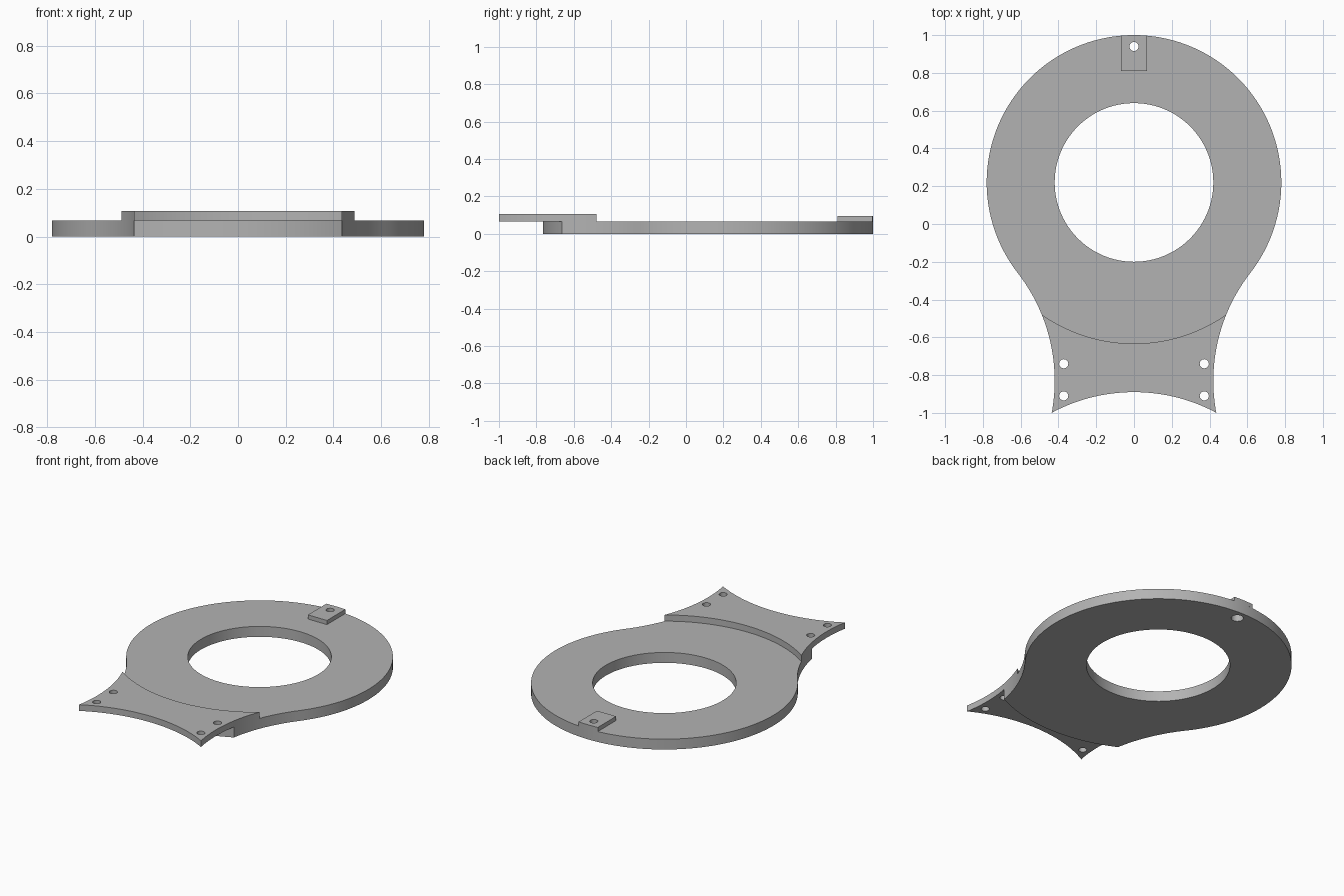
import bpy
import bmesh
from math import acos, asin, atan2, cos, hypot, pi, sin

if "Cube" in bpy.data.objects:
    bpy.data.objects.remove(bpy.data.objects["Cube"], do_unlink=True)

# Main dimensions
RING_Y, RING_R, BORE_R = 0.22, 0.78, 0.42
FILLET_X, FILLET_Y, FILLET_R = 1.35, -0.83, 0.93
BASE_TOP, PLATE_TOP, TAB_TOP = 0.067, 0.107, 0.094
STEP_R, NECK_R = 0.853, 0.985
HOLE_R = 0.024

grey = bpy.data.materials.new("plain grey")
grey.use_nodes = True
grey.diffuse_color = (0.45, 0.45, 0.45, 1)
grey.node_tree.nodes["Principled BSDF"].inputs["Base Color"].default_value = grey.diffuse_color


def arc(cx, cy, r, start, end, n):
    steps = [start + (end - start) * i / n for i in range(n + 1)]
    return [(cx + r * cos(a), cy + r * sin(a)) for a in steps]


def circle(cx, cy, r, n=32):
    return arc(cx, cy, r, 0, 2 * pi, n)[:-1]


def mirrored(half):
    """Close a right-hand outline with its mirror image across x = 0."""
    points = half + [(-x, y) for x, y in reversed(half)]
    clean = []
    for p in points:
        if not clean or hypot(p[0] - clean[-1][0], p[1] - clean[-1][1]) > 1e-5:
            clean.append(p)
    if hypot(clean[0][0] - clean[-1][0], clean[0][1] - clean[-1][1]) < 1e-5:
        clean.pop()
    return clean


def slab(name, loops, bottom, top):
    """Extrude an outline with holes into a solid part."""
    curve = bpy.data.curves.new(name + " profile", "CURVE")
    curve.dimensions = "2D"
    curve.fill_mode = "BOTH"
    curve.extrude = (top - bottom) / 2
    for loop in loops:
        spline = curve.splines.new("POLY")
        spline.points.add(len(loop) - 1)
        for point, (x, y) in zip(spline.points, loop):
            point.co = (x, y, 0, 1)
        spline.use_cyclic_u = True
    helper = bpy.data.objects.new(name + " profile", curve)
    mesh = bpy.data.meshes.new_from_object(helper)
    bpy.data.objects.remove(helper)
    bpy.data.curves.remove(curve)
    bm = bmesh.new()
    bm.from_mesh(mesh)
    bmesh.ops.remove_doubles(bm, verts=bm.verts, dist=1e-5)
    bmesh.ops.recalc_face_normals(bm, faces=bm.faces)
    bmesh.ops.translate(bm, verts=bm.verts, vec=(0, 0, (top + bottom) / 2))
    bm.to_mesh(mesh)
    bm.free()
    mesh.name = name
    mesh.materials.clear()
    mesh.materials.append(grey)
    part = bpy.data.objects.new(name, mesh)
    bpy.context.collection.objects.link(part)
    bpy.ops.object.select_all(action="DESELECT")
    part.select_set(True)
    bpy.context.view_layer.objects.active = part
    bpy.ops.object.shade_smooth_by_angle()
    return part


# Where the concave flank meets the ring and concentric arcs
tangent = atan2(FILLET_Y - RING_Y, FILLET_X)
reach = hypot(FILLET_X, FILLET_Y - RING_Y)


def flank_angle(r):
    return tangent - acos((reach**2 + r**2 - FILLET_R**2) / (2 * reach * r))


def flank_from(r):
    """Angle about the flank centre of its crossing with a concentric arc."""
    a = flank_angle(r)
    x, y = r * cos(a), RING_Y + r * sin(a)
    return atan2(y - FILLET_Y, x - FILLET_X) % (2 * pi)


def flank(start, end, n=24):
    return arc(FILLET_X, FILLET_Y, FILLET_R, start, end, n)


# Base: ring with a neck ending in a concentric arc
base_half = arc(0, RING_Y, NECK_R, -pi / 2, flank_angle(NECK_R), 16)
base_half += flank(flank_from(NECK_R), tangent + pi)
base_half += arc(0, RING_Y, RING_R, tangent, pi / 2, 64)
slab("ring_base", [mirrored(base_half), circle(0, RING_Y, BORE_R, 96),
                   circle(0, 0.94, 0.036)], 0, BASE_TOP)

# Mounting plate: raised, overhanging the neck, with four screw holes
tip = pi + asin((1 + FILLET_Y) / FILLET_R)
tip_x = FILLET_X + FILLET_R * cos(tip)
END_Y, END_R = -1.813, 0.923
plate_half = arc(0, END_Y, END_R, pi / 2, atan2(-1 - END_Y, tip_x), 16)
plate_half += flank(tip, flank_from(STEP_R))
plate_half += arc(0, RING_Y, STEP_R, flank_angle(STEP_R), -pi / 2, 24)
screws = [circle(x, y, HOLE_R) for x in (-0.372, 0.372) for y in (-0.74, -0.91)]
slab("mounting_plate", [mirrored(plate_half)] + screws, BASE_TOP, PLATE_TOP)

# Tab at the back, its outer edge following the ring
edge = asin(0.068 / RING_R)
tab_half = [(0.068, 0.81)] + arc(0, RING_Y, RING_R, pi / 2 - edge, pi / 2, 4)
slab("rear_tab", [mirrored(tab_half), circle(0, 0.94, HOLE_R)], BASE_TOP, TAB_TOP)
